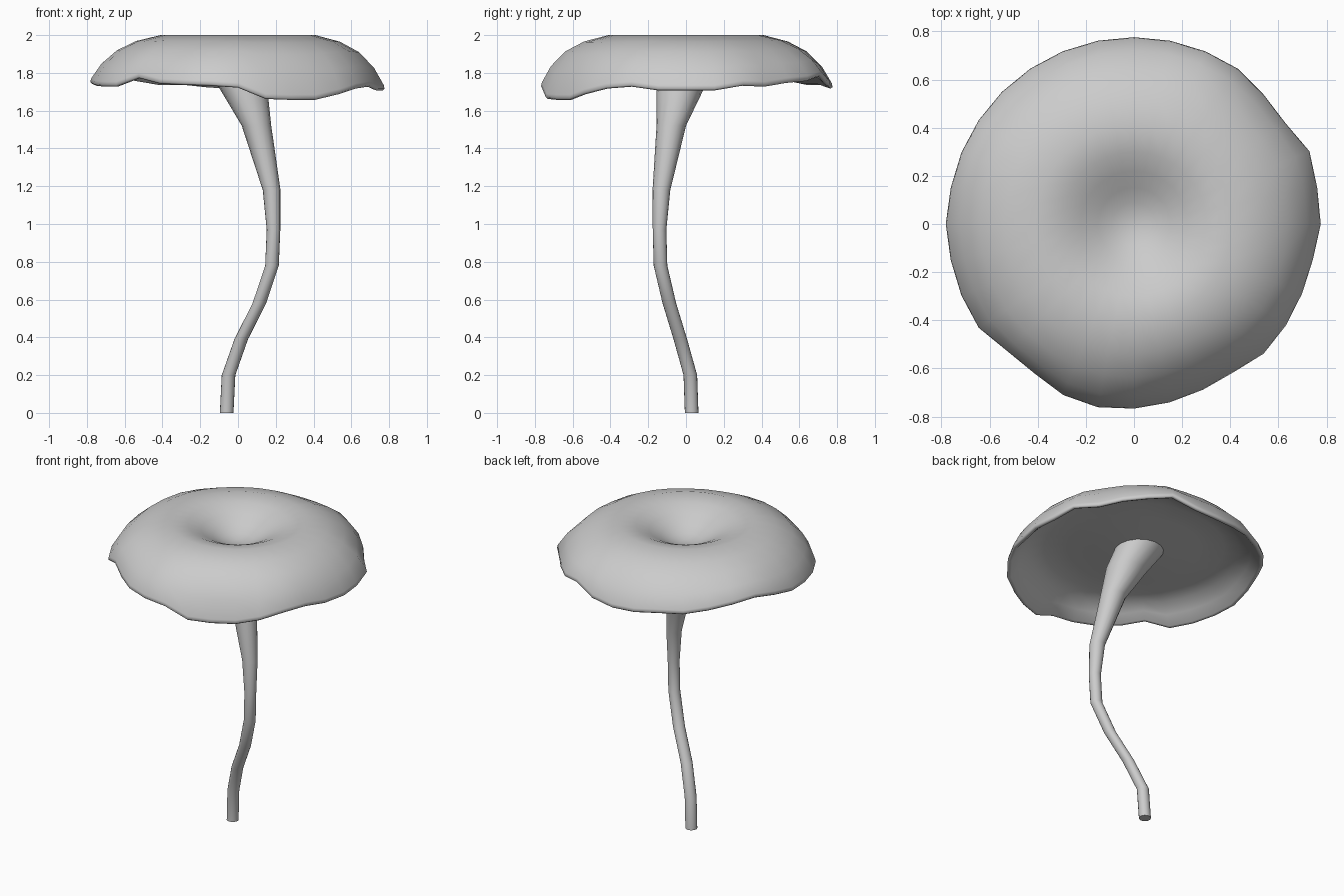
import bpy, bmesh
from math import cos, sin, tau


def loft(name, rings, cap_start=False, cap_end=False, angle=1.0):
    """Skin a stack of closed vertex rings into one smooth object."""
    bm = bmesh.new()
    loops = [[bm.verts.new(p) for p in ring] for ring in rings]
    for a, b in zip(loops, loops[1:]):
        n = len(a)
        for i in range(n):
            j = (i + 1) % n
            bm.faces.new((a[i], a[j], b[j], b[i]))
    if cap_start:
        bm.faces.new(loops[0][::-1])
    if cap_end:
        bm.faces.new(loops[-1])
    bmesh.ops.recalc_face_normals(bm, faces=bm.faces)
    mesh = bpy.data.meshes.new(name)
    bm.to_mesh(mesh)
    bm.free()
    obj = bpy.data.objects.new(name, mesh)
    bpy.context.collection.objects.link(obj)
    bpy.ops.object.select_all(action='DESELECT')
    obj.select_set(True)
    bpy.context.view_layer.objects.active = obj
    bpy.ops.object.shade_smooth_by_angle(angle=angle)
    return obj


# Cap: 32-sided shell whose rim height and radius wander around the edge
N = 32
rim_z = [1.71, 1.71, 1.735, 1.73, 1.75, 1.76, 1.785, 1.735,
         1.72, 1.725, 1.74, 1.74, 1.76, 1.78, 1.795, 1.77,
         1.745, 1.735, 1.73, 1.73, 1.775, 1.745, 1.74, 1.735,
         1.725, 1.665, 1.66, 1.66, 1.69, 1.72, 1.73, 1.71]
rim_r = [0.772] * N
for k, r in {2: .785, 3: .752, 4: .757, 16: .778, 20: .742, 21: .742, 22: .765,
             24: .763, 25: .752, 26: .742, 27: .738, 28: .758, 29: .755,
             30: .752, 31: .754}.items():
    rim_r[k] = r

# (radius, height, how strongly the ring follows the rim)
cap_profile = [
    (.03, 1.858, 0), (.09, 1.873, 0), (.15, 1.902, 0), (.22, 1.942, 0),
    (.30, 1.978, 0), (.41, 2.0, 0), (.54, 1.968, .1),
    (.64, 1.918, .25), (.72, 1.845, .6), (.772, 1.765, 1), (.776, 1.745, 1),
    (.765, 1.737, 1), (.75, 1.742, 1), (.70, 1.79, .7), (.63, 1.836, .3),
    (.54, 1.855, .1), (.40, 1.85, 0), (.25, 1.84, 0), (.10, 1.83, 0),
    (.03, 1.83, 0)]


def cap_ring(radius, height, w):
    pts = []
    for k in range(N):
        a = tau * k / N
        r = radius * (1 + w * (rim_r[k] / .772 - 1))
        pts.append((r * cos(a), r * sin(a), height + w * (rim_z[k] - 1.74)))
    return pts


loft("mushroom_cap", [cap_ring(*p) for p in cap_profile], True, True, 1.5)

# Stem: wandering tube that flares into the cap (x, y, z, radius)
stem_path = [
    (-.06, .03, 0, .036), (-.05, .023, .2, .036), (.017, -.03, .39, .036),
    (.113, -.088, .58, .036), (.18, -.135, .78, .036), (.188, -.14, .97, .036),
    (.178, -.13, 1.18, .047), (.098, -.078, 1.52, .078),
    (.035, -.035, 1.70, .122), (-.03, .025, 1.85, .15)]
stem_rings = [[(x + r * cos(tau * i / 16), y + r * sin(tau * i / 16), z)
               for i in range(16)] for x, y, z, r in stem_path]
loft("stem", stem_rings, True, False)
